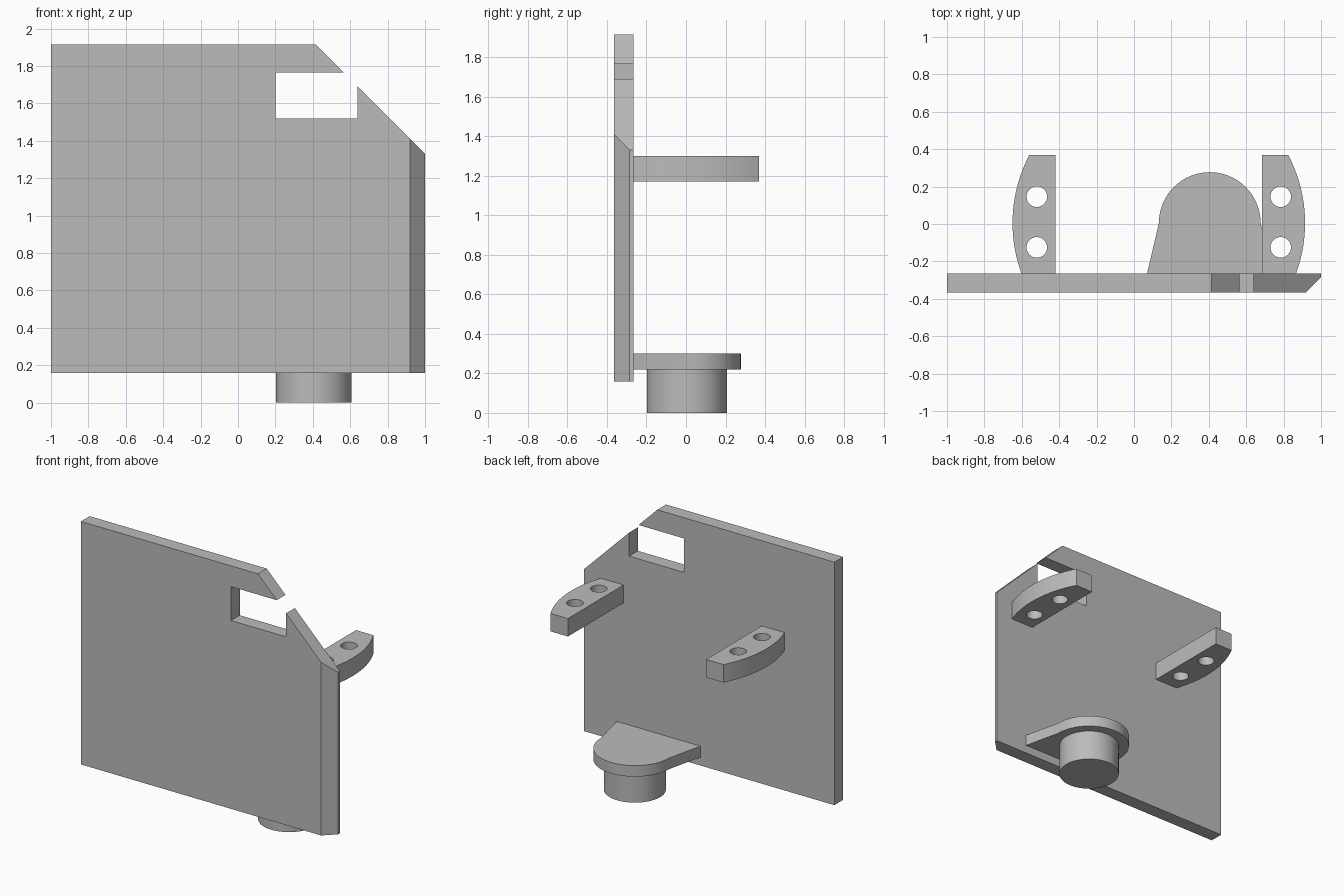
import bpy
import bmesh
from math import sin, cos, asin, pi, radians
from mathutils import Matrix

cube = bpy.data.objects.get("Cube")
if cube:
    bpy.data.objects.remove(cube, do_unlink=True)

grey = bpy.data.materials.new("plain grey")
grey.use_nodes = True
grey.diffuse_color = (0.5, 0.5, 0.5, 1)
grey.node_tree.nodes["Principled BSDF"].inputs["Base Color"].default_value = grey.diffuse_color


def arc(cx, cy, r, start, end, steps):
    """Points along an arc, both ends included."""
    angles = [start + (end - start) * i / steps for i in range(steps + 1)]
    return [(cx + r * cos(a), cy + r * sin(a)) for a in angles]


def circle(cx, cy, r, sides=48):
    return arc(cx, cy, r, 0, 2 * pi, sides)[:-1]


def prism(loops, low, high):
    """Extrude an outline, with optional hole loops, from low to high."""
    bm = bmesh.new()
    edges = []
    for loop in loops:
        verts = [bm.verts.new((x, y, low)) for x, y in loop]
        edges += [bm.edges.new((verts[i - 1], verts[i])) for i in range(len(verts))]
    bmesh.ops.triangle_fill(bm, edges=edges, use_beauty=True)
    result = bmesh.ops.extrude_face_region(bm, geom=bm.faces[:])
    top = [v for v in result["geom"] if isinstance(v, bmesh.types.BMVert)]
    bmesh.ops.translate(bm, verts=top, vec=(0, 0, high - low))
    return bm


def finish(bm, name):
    bmesh.ops.recalc_face_normals(bm, faces=bm.faces[:])
    mesh = bpy.data.meshes.new(name)
    bm.to_mesh(mesh)
    bm.free()
    mesh.materials.append(grey)
    obj = bpy.data.objects.new(name, mesh)
    bpy.context.collection.objects.link(obj)
    bpy.ops.object.select_all(action="DESELECT")
    obj.select_set(True)
    bpy.context.view_layer.objects.active = obj
    bpy.ops.object.shade_smooth_by_angle(angle=radians(30))
    return obj


BACK = -0.265    # rear face of the panel
MID = 0.005      # depth of the common centre line

# Upright panel: clipped corner with a window that breaks through the slope
outline = [(-1, 0.16), (1, 0.16), (1, 1.33), (0.64, 1.69), (0.64, 1.52),
           (0.2, 1.52), (0.2, 1.765), (0.565, 1.765), (0.415, 1.915), (-1, 1.915)]
panel = prism([outline], -BACK, 0.365)
panel.transform(Matrix.Rotation(radians(90), 4, "X"))
# Bevel down the front left edge
cut = bmesh.ops.bisect_plane(panel, geom=panel.verts[:] + panel.edges[:] + panel.faces[:],
                             plane_co=(0.92, -0.365, 0), plane_no=(1, -1, 0),
                             clear_outer=True)
rim = [e for e in cut["geom_cut"] if isinstance(e, bmesh.types.BMEdge)]
bmesh.ops.holes_fill(panel, edges=rim, sides=0)
finish(panel, "panel")

# Rounded lower shelf and the round post beneath it
POST_X = 0.405
shelf = [(POST_X + 0.335, BACK)] + arc(POST_X, MID, 0.272, 0, pi, 32) + [(POST_X - 0.335, BACK)]
finish(prism([shelf], 0.22, 0.3), "shelf")
finish(prism([circle(POST_X, MID, 0.203, 64)], 0, 0.22), "post")

# Pair of curved brackets with two holes each, mirrored about their centre
CENTRE, R, TIP = 0.1325, 0.782, 0.37
for side, name in ((1, "left_bracket"), (-1, "right_bracket")):
    curve = arc(0, MID, R, asin((BACK - MID) / R), asin((TIP - MID) / R), 24)
    loops = [[(0.552, BACK)] + curve + [(0.552, TIP)]]
    loops += [circle(0.652, y, 0.055, 32) for y in (-0.125, 0.146)]
    loops = [[(CENTRE + side * x, y) for x, y in loop] for loop in loops]
    finish(prism(loops, 1.17, 1.3), name)
